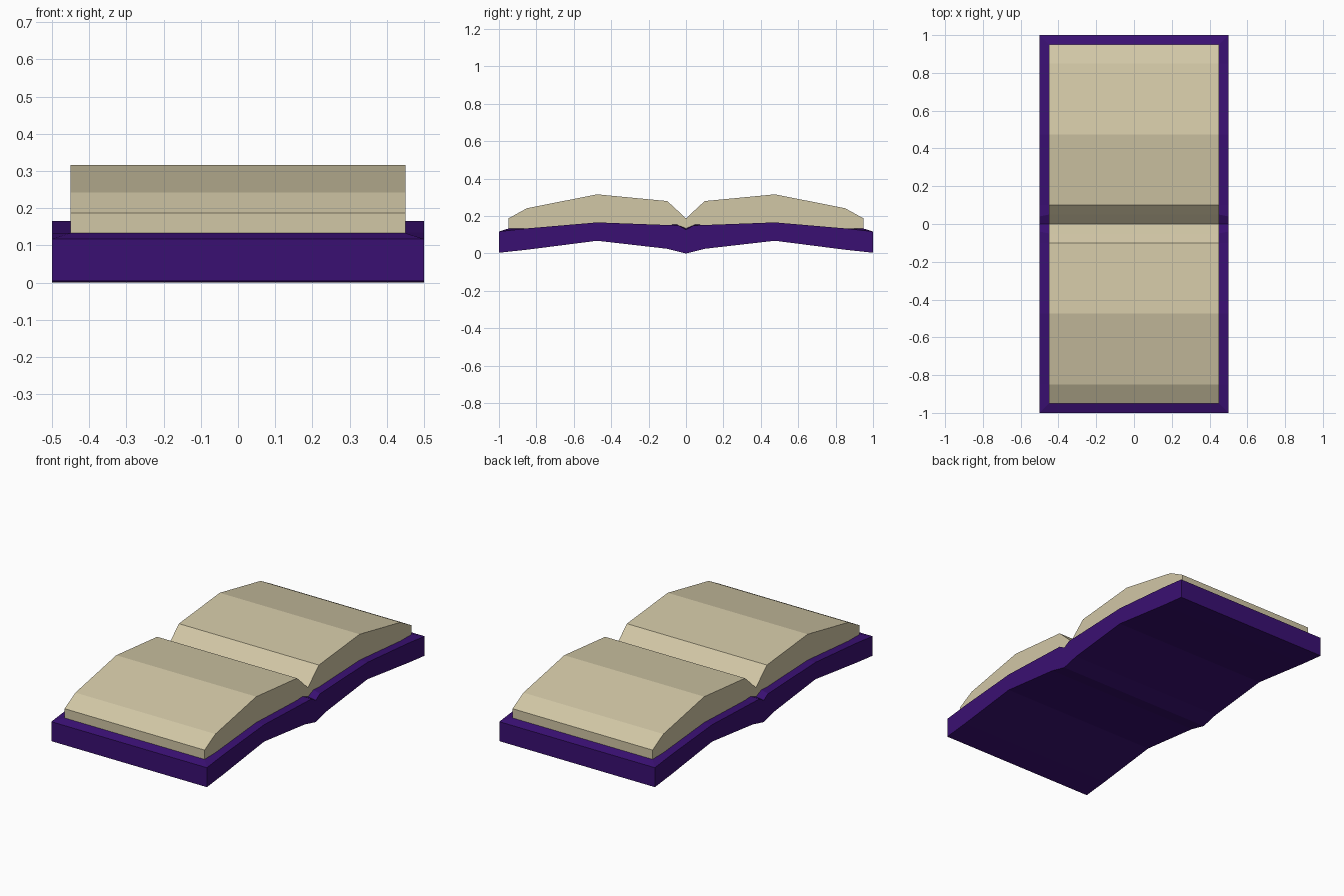
import bpy, bmesh

if "Cube" in bpy.data.objects:
    bpy.data.objects.remove(bpy.data.objects["Cube"])

# Half profiles from the spine outwards: (y, z)
COVER_BOTTOM = [(0, 0), (0.04, 0.01), (0.1, 0.025), (0.475, 0.068), (0.85, 0.02), (1, 0.004)]
COVER_TOP = [(0, 0.127), (0.04, 0.15), (0.1, 0.152), (0.475, 0.166), (0.85, 0.134), (1, 0.117)]
COVER_INNER = [(0, 0.134), (0.05, 0.155), (0.1, 0.152), (0.475, 0.166), (0.85, 0.134), (0.95, 0.133)]
PAGE_TOP = [(0, 0.187), (0.05, 0.234), (0.1, 0.28), (0.475, 0.316), (0.85, 0.242), (0.95, 0.187)]


def mirrored(half):
    return [(-y, z) for y, z in reversed(half[1:])] + half


def material(name, color):
    m = bpy.data.materials.new(name)
    m.diffuse_color = (*color, 1)
    m.use_nodes = True
    m.node_tree.nodes["Principled BSDF"].inputs["Base Color"].default_value = m.diffuse_color
    return m


def loft(name, rails, closed, end_faces, mat):
    """Skin between lengthwise rails, each given as (x, half profile)."""
    bm = bmesh.new()
    lines = [[bm.verts.new((x, y, z)) for y, z in mirrored(p)] for x, p in rails]
    pairs = list(zip(lines, lines[1:]))
    if closed:
        pairs.append((lines[-1], lines[0]))
    for a, b in pairs:
        for i in range(len(a) - 1):
            bm.faces.new((a[i], a[i + 1], b[i + 1], b[i]))
    for end in (0, -1):
        for face in end_faces:
            bm.faces.new([lines[k][end] for k in face])
    bmesh.ops.recalc_face_normals(bm, faces=bm.faces)
    # Orient outwards: the lowest-x side wall must face -x
    wall = min(bm.faces, key=lambda f: f.calc_center_median().x)
    if wall.normal.x > 0:
        bmesh.ops.reverse_faces(bm, faces=bm.faces)
    me = bpy.data.meshes.new(name)
    bm.to_mesh(me)
    bm.free()
    me.materials.append(mat)
    ob = bpy.data.objects.new(name, me)
    bpy.context.collection.objects.link(ob)


# Cover: underside, edges and a rim around the pages
loft("book_cover",
     [(-0.45, COVER_INNER), (-0.5, COVER_TOP), (-0.5, COVER_BOTTOM),
      (0.5, COVER_BOTTOM), (0.5, COVER_TOP), (0.45, COVER_INNER)],
     False, [(1, 2, 3, 4), (0, 1, 4, 5)],
     material("purple_cover", (0.042, 0.005, 0.17)))

# Open pages, rising from the rim
loft("pages",
     [(-0.45, COVER_INNER), (-0.45, PAGE_TOP), (0.45, PAGE_TOP), (0.45, COVER_INNER)],
     False, [(0, 1, 2, 3)],
     material("cream_paper", (0.64, 0.57, 0.38)))
